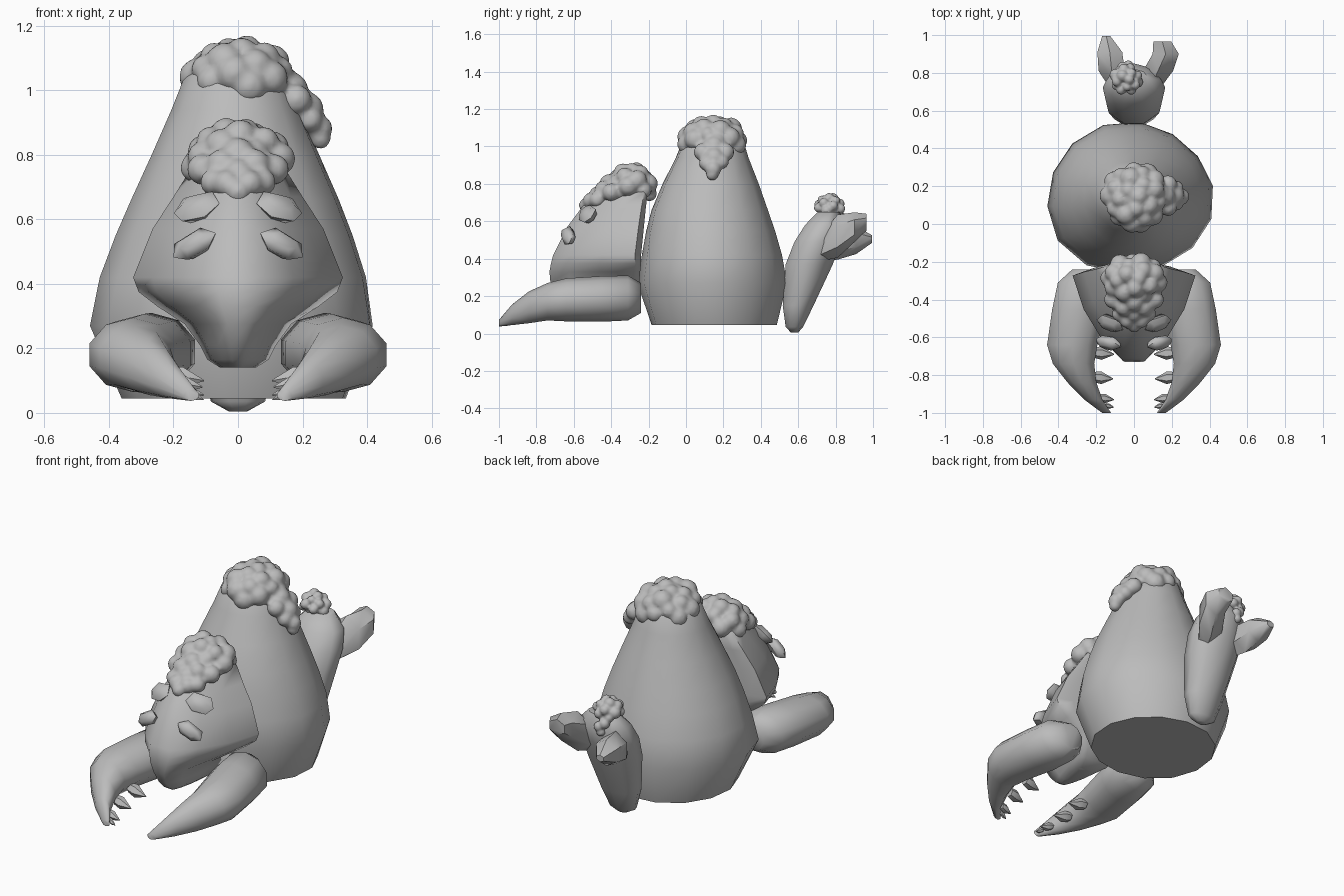
import bpy, bmesh, math, random
from mathutils import Vector, Matrix

if "Cube" in bpy.data.objects:
    bpy.data.objects.remove(bpy.data.objects["Cube"])

random.seed(4)
stone = bpy.data.materials.new("stone_grey")
stone.diffuse_color = (0.5, 0.5, 0.5, 1)
stone.use_nodes = True
stone.node_tree.nodes["Principled BSDF"].inputs["Base Color"].default_value = stone.diffuse_color


def finish(name, bm, angle=40):
    bmesh.ops.recalc_face_normals(bm, faces=bm.faces)
    me = bpy.data.meshes.new(name)
    bm.to_mesh(me)
    bm.free()
    ob = bpy.data.objects.new(name, me)
    bpy.context.collection.objects.link(ob)
    me.materials.append(stone)
    bpy.ops.object.select_all(action='DESELECT')
    ob.select_set(True)
    bpy.context.view_layer.objects.active = ob
    bpy.ops.object.shade_smooth_by_angle(angle=math.radians(angle))
    return ob


def loft(name, rings, angle=40):
    """Skin a list of equal-length rings and close both ends."""
    bm = bmesh.new()
    vs = [[bm.verts.new(p) for p in r] for r in rings]
    n = len(vs[0])
    for a, b in zip(vs, vs[1:]):
        for i in range(n):
            bm.faces.new((a[i], a[(i + 1) % n], b[(i + 1) % n], b[i]))
    bm.faces.new(vs[0])
    bm.faces.new(vs[-1])
    return finish(name, bm, angle)


def circle(n, turn=0.0):
    return [(math.cos(math.tau * (i + turn) / n), math.sin(math.tau * (i + turn) / n))
            for i in range(n)]


def limb(name, stations, n=10, angle=40):
    """Tube running along y: stations are (x, y, z, radius_x, radius_z)."""
    return loft(name, [[(x + rx * c, y, z + rz * s) for c, s in circle(n, 0.5)]
                       for x, y, z, rx, rz in stations], angle)


def crust(name, lumps, voxel=0.011):
    """Lumpy growth merged from balls (x, y, z, radius)."""
    bm = bmesh.new()
    for x, y, z, r in lumps:
        bmesh.ops.create_icosphere(bm, subdivisions=2, radius=r,
                                   matrix=Matrix.Translation((x, y, z)))
    ob = finish(name, bm)
    mod = ob.modifiers.new("merge", 'REMESH')
    mod.mode = 'VOXEL'
    mod.voxel_size = voxel
    mod.use_smooth_shade = True
    sm = ob.modifiers.new("soften", 'SMOOTH')
    sm.iterations = 3
    return ob


def dome(cx, cy, cz, rx, ry, rz, r, count, low):
    """Balls spread evenly over the top of an ellipsoid, down to height low."""
    out = []
    for i in range(count):
        h = 1 - (1 - low) * (i + 0.3) / count
        a = i * 2.39996
        w = math.sqrt(max(0, 1 - h * h))
        out.append((cx + rx * w * math.cos(a), cy + ry * w * math.sin(a),
                    cz + rz * h, r * random.uniform(0.8, 1.15)))
    return out


def facet(name, center, axis, length, width, depth, tilt=0.0, flip=1):
    """Six-sided cut stone set on a surface facing along axis."""
    axis = Vector(axis).normalized()
    side = Vector((0, 0, 1)).cross(axis).normalized()
    up = axis.cross(side)
    u = side * math.cos(tilt) + up * math.sin(tilt)
    v = axis.cross(u)
    outline = [(-1, .3), (-.6, -.6), (.4, -1), (1, -.55), (.9, .4), (-.35, 1)]
    return loft(name, [[Vector(center) + u * a * flip * length * s + v * b * width * s + axis * d
                        for a, b in outline]
                       for s, d in ((.7, -depth), (1, 0), (.55, depth * .8))], 60)


def swell(c, s, z):
    """The body bulges towards its front left corner and is cut back opposite."""
    d = -(c + s) / math.sqrt(2)
    fade = max(0, 1 - abs(z - .27) / .45)
    return 1 + fade * (.085 * max(0, d) ** 4 - .06 * max(0, -d) ** 4)


# Body: tall rock cone with a flat base
levels = [(.045, .155, .35, .335), (.27, .15, .44, .40), (.42, .145, .415, .375),
          (.55, .135, .37, .345), (.66, .128, .325, .312), (.80, .132, .262, .258),
          (.94, .14, .20, .195), (1.04, .145, .16, .16), (1.11, .15, .09, .09)]
loft("body", [[(-.008 + rx * c * swell(c, s, z), cy + ry * s * swell(c, s, z), z)
               for c, s in circle(14, .3)] for z, cy, rx, ry in levels], 50)

# Head: wedge, narrow in front, broad and flat behind
head_levels = [(.14, .055, -.61, -.40), (.165, .095, -.65, -.33), (.21, .118, -.69, -.29),
               (.275, .165, -.725, -.25), (.33, .25, -.73, -.245), (.375, .308, -.722, -.24),
               (.42, .325, -.71, -.24), (.57, .265, -.635, -.225), (.67, .20, -.56, -.215),
               (.75, .15, -.48, -.205), (.81, .09, -.42, -.24)]
half = [(.2, 0), (.53, .22), (.82, .55), (1, .93), (.72, 1)]
section = half + [(-a, b) for a, b in reversed(half)]
loft("head", [[(w * a, f + (k - f) * b, z) for a, b in section]
              for z, w, f, k in head_levels], 65)

for s, label in ((1, "right"), (-1, "left")):
    # Front claw: thick arm bending inward to a point
    limb(label + "_claw", [(s * x, y, z, rx, rz) for x, y, z, rx, rz in [
        (.25, -.24, .19, .08, .08), (.268, -.31, .19, .142, .12),
        (.29, -.45, .185, .15, .122), (.327, -.64, .18, .14, .115),
        (.32, -.74, .17, .115, .10), (.275, -.84, .14, .08, .085),
        (.215, -.93, .10, .05, .055), (.145, -1.0, .055, .025, .018)]], 10, 60)
    # Teeth on the inner edge of the claw
    for x, y, z, d in ((.215, -.68, .12, .11), (.215, -.81, .10, .105),
                       (.18, -.92, .075, .075), (.15, -.96, .06, .045)):
        r = d * .32
        loft(label + "_tooth", [[(s * (x - t * d), y - .01 * t + r * k * c, z - .02 * t + r * k * q)
                                 for c, q in circle(6)]
                                for t, k in ((0, .8), (.4, 1), (1, .06))])
    # Two eyes on each side of the head
    facet(label + "_upper_eye", (s * .125, -.53, .64), (s * .4, -.7, .65),
          .072, .062, .03, s * .1, s)
    facet(label + "_lower_eye", (s * .135, -.635, .525), (s * .4, -.85, .4),
          .074, .048, .03, -s * .3, s)

# Tail: upright tapered stalk leaning backward
tail = [(.005, .58, .03, .02), (.035, .578, .085, .048), (.15, .597, .12, .085),
        (.37, .655, .155, .13), (.49, .70, .168, .128), (.58, .74, .15, .11),
        (.65, .76, .08, .06)]
loft("tail", [[(rx * c, y + ry * q, z) for c, q in circle(9, .25)]
              for z, y, rx, ry in tail], 50)

# Tail pincers
limb("right_tail_pincer", [(.08, .71, .45, .06, .065), (.127, .81, .52, .092, .115),
                           (.168, .90, .568, .08, .08), (.15, .965, .595, .055, .045)], 6, 50)
limb("left_tail_pincer", [(-.075, .71, .45, .055, .065), (-.118, .81, .49, .08, .095),
                          (-.128, .91, .50, .076, .075), (-.147, .995, .505, .025, .02)], 6, 50)

# Crust on the body peak, trailing down one side
top = [(0, .15, 1.05, .11)] + dome(.005, .145, 1.025, .132, .138, .1, .055, 25, -.2)
top += [(.16, .15, 1.0, .06), (.18, .09, .97, .05), (.18, .21, .97, .05), (.21, .15, .94, .058),
        (.222, .11, .91, .042), (.222, .19, .92, .042), (.25, .145, .88, .045),
        (.255, .14, .85, .034)]
crust("peak_crust", top)

# Crust draped over the forehead
brow = [(0, -.32, .78, .10)] + dome(0, -.29, .765, .13, .095, .11, .05, 20, -.2)
brow += [(x, y, z, r) for x0, y, z, r in ((.11, -.40, .755, .05), (.05, -.44, .77, .05),
                                          (.075, -.475, .715, .044), (.035, -.51, .71, .044))
         for x in (x0, -x0)]
brow += [(0, -.41, .80, .055), (0, -.47, .74, .05), (0, -.535, .685, .04)]
crust("brow_crust", brow)

# Small crust on the tail tip, running down the back
knob = [(-.04, .765, .665, .06)] + dome(-.04, .765, .67, .062, .062, .057, .03, 15, -.4)
knob += [(-.06, .83, .62, .03), (-.03, .84, .60, .028), (-.04, .835, .57, .026)]
crust("tail_crust", knob, .007)
